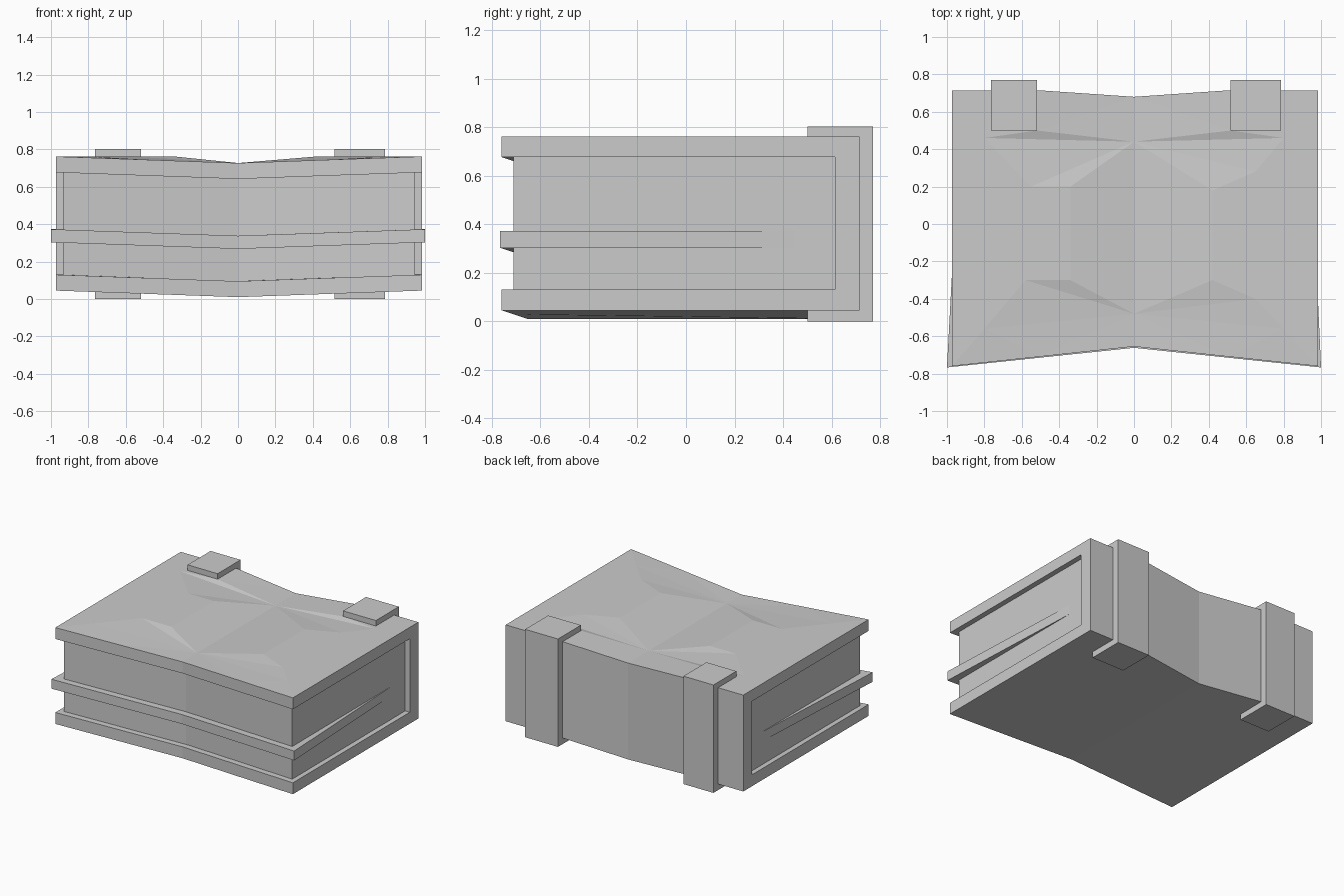
import bpy, bmesh
from mathutils import Vector
from mathutils.geometry import delaunay_2d_cdt

if "Cube" in bpy.data.objects:
    bpy.data.objects.remove(bpy.data.objects["Cube"])

SAG = 0.035   # how far the middle of the book sinks
KINK = 0.51   # where the spine starts to bend inward


def front_sag(x):
    return 1 - min(1, abs(x) / 0.975)


def back_sag(x):
    return max(0, 1 - abs(x) / KINK)


def front_pt(x, y, z):
    return (x, y + 0.105 * front_sag(x), z - SAG * front_sag(x))


def back_pt(x, y, z):
    return (x, y - SAG * back_sag(x), z - SAG * back_sag(x))


def loft(bm, sections, skip=()):
    """Bridge closed sections and cap both ends; skip leaves strips open."""
    rings = [[bm.verts.new(p) for p in s] for s in sections]
    n = len(rings[0])
    for a, b in zip(rings, rings[1:]):
        for i in range(n):
            if i not in skip:
                j = (i + 1) % n
                bm.faces.new((a[i], a[j], b[j], b[i]))
    bm.faces.new(rings[0][::-1])
    bm.faces.new(rings[-1])


def finish(bm, name):
    bmesh.ops.remove_doubles(bm, verts=bm.verts, dist=1e-4)
    bmesh.ops.recalc_face_normals(bm, faces=bm.faces)
    me = bpy.data.meshes.new(name)
    bm.to_mesh(me)
    bm.free()
    ob = bpy.data.objects.new(name, me)
    bpy.context.collection.objects.link(ob)
    return ob


# cover: C-shaped section along x, top strip left open for the creased panel
XS = [-0.972, -KINK, 0, KINK, 0.984]
F, B, BI = -0.76, 0.715, 0.615
bm = bmesh.new()
loft(bm, [[front_pt(x, F, 0.762), back_pt(x, B, 0.762),
           back_pt(x, B, 0.045), front_pt(x, F, 0.045),
           front_pt(x, F, 0.13), back_pt(x, BI, 0.13),
           back_pt(x, BI, 0.677), front_pt(x, F, 0.677)] for x in XS], skip=(0,))

# creased top panel: outline plus two fans of folds around the sunken points
pts = [front_pt(x, F, 0.762) for x in XS] + [back_pt(x, B, 0.762) for x in XS[::-1]]
edges = [(i, (i + 1) % 10) for i in range(10)]
fans = [((0, 0.44), [(-0.52, 0.5), (-0.8, 0.46), (-0.55, 0.2), (-0.34, 0.2),
                     (0.42, 0.18), (0.65, 0.28), (0.8, 0.46), (0.52, 0.5)]),
        ((0, -0.48), [(-0.8, -0.56), (-0.58, -0.3), (-0.34, -0.3),
                      (0.42, -0.3), (0.65, -0.4), (0.8, -0.56)])]
centres = []
for c, tips in fans:
    k = len(pts)
    centres.append(k)
    pts.append((*c, 0.762 - SAG))
    for i, t in enumerate(tips):
        pts.append((*t, 0.762))
        edges.append((k, k + 1 + i))
        if i and tips[i - 1][0] * t[0] > 0:
            edges.append((k + i, k + 1 + i))
edges += [(centres[0], centres[1]), (2, centres[1]), (7, centres[0])]
_, _, tris, orig, _, _ = delaunay_2d_cdt([Vector(p[:2]) for p in pts], edges, [], 1, 1e-5)
panel = [bm.verts.new(p) for p in pts]
for t in tris:
    bm.faces.new([panel[orig[i][0]] for i in t])
finish(bm, "book_cover")

# page block, its top, bottom and back buried in the cover
bm = bmesh.new()
loft(bm, [[front_pt(x, -0.715, 0.70), back_pt(x, 0.65, 0.70),
           back_pt(x, 0.65, 0.10), front_pt(x, -0.715, 0.10)]
          for x in (-0.935, -KINK, 0, KINK, 0.945)])
finish(bm, "page_block")

# protruding sheet that tapers into the pages toward the spine
bm = bmesh.new()
loft(bm, [[front_pt(xf, -0.767, 0.373), back_pt(xb, 0.45, 0.373),
           back_pt(xb, 0.45, 0.303), front_pt(xf, -0.767, 0.303)]
          for xf, xb in ((-1, -0.935), (0, 0), (1, 0.945))])
finish(bm, "loose_sheet")

# spine straps
for name, x0, x1 in (("left_strap", -0.765, -0.518), ("right_strap", 0.515, 0.785)):
    bm = bmesh.new()
    loft(bm, [[(x, 0.5, 0), (x, 0.77, 0), (x, 0.77, 0.803), (x, 0.5, 0.803)]
              for x in (x0, x1)])
    finish(bm, name)
